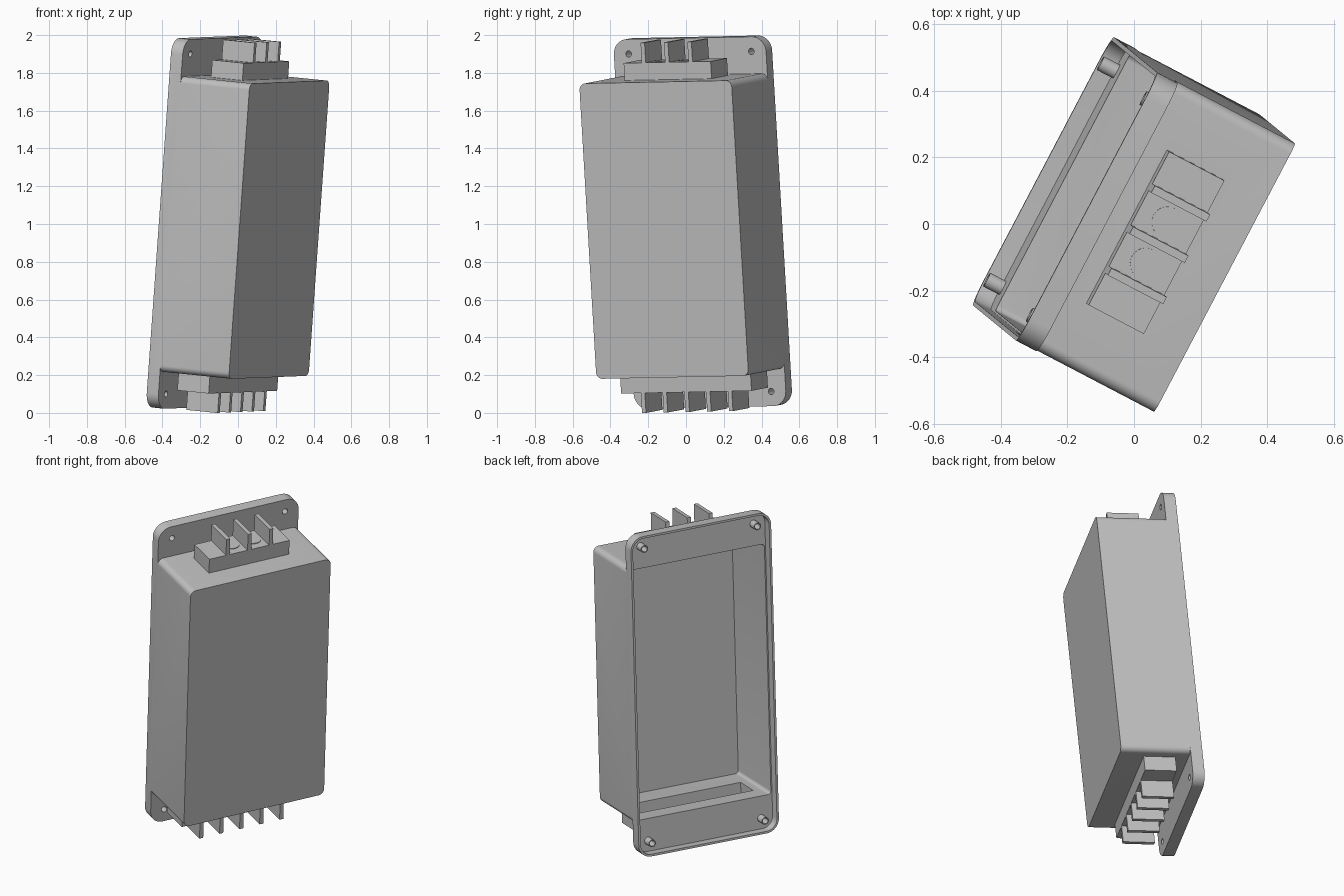
import bpy, bmesh, math
from mathutils import Matrix, Vector

cube = bpy.data.objects.get("Cube")
if cube:
    bpy.data.objects.remove(cube)

# Tilted frame of the case: out of the face, across, and up
up = Vector((0.071, -0.058, 0.996)).normalized()
across = Vector((0.465, 0.885, 0.018))
across = (across - up * across.dot(up)).normalized()
out = across.cross(up)
FRAME = (Matrix.Translation((0, -0.003, 0.992))
         @ Matrix((out, across, up)).transposed().to_4x4())

grey = bpy.data.materials.new("mid grey")
grey.use_nodes = True
grey.diffuse_color = (0.53, 0.53, 0.53, 1)
grey.node_tree.nodes["Principled BSDF"].inputs["Base Color"].default_value = grey.diffuse_color


def finish(name, bm):
    bmesh.ops.recalc_face_normals(bm, faces=bm.faces)
    mesh = bpy.data.meshes.new(name)
    bm.to_mesh(mesh)
    bm.free()
    mesh.materials.append(grey)
    ob = bpy.data.objects.new(name, mesh)
    bpy.context.collection.objects.link(ob)
    ob.matrix_world = FRAME
    return ob


def slab(name, x, y, z, r=0.0):
    """Box between (min, max) pairs, with rounded corners seen along x."""
    pts = []
    for i, (cy, cz) in enumerate(((1, 1), (0, 1), (0, 0), (1, 0))):
        py = y[cy] + (-r if cy else r)
        pz = z[cz] + (-r if cz else r)
        for k in range(9 if r else 1):
            a = math.pi / 2 * (i + k / 8)
            pts.append((x[0], py + r * math.cos(a), pz + r * math.sin(a)))
    bm = bmesh.new()
    face = bm.faces.new([bm.verts.new(p) for p in pts])
    new = bmesh.ops.extrude_face_region(bm, geom=[face])["geom"]
    bmesh.ops.translate(bm, vec=(x[1] - x[0], 0, 0),
                        verts=[v for v in new if isinstance(v, bmesh.types.BMVert)])
    return finish(name, bm)


def plate(name, x, w, h, r):
    """Slab centred across and up, given its half sizes."""
    return slab(name, x, (-w, w), (-h, h), r)


def rod(name, centre, r, length, axis="X"):
    bm = bmesh.new()
    turn = Matrix.Rotation(math.pi / 2, 4, "Y") if axis == "X" else Matrix()
    bmesh.ops.create_cone(bm, cap_ends=True, segments=24, radius1=r, radius2=r,
                          depth=length, matrix=Matrix.Translation(centre) @ turn)
    return finish(name, bm)


def combine(ob, tools, operation):
    """Apply a boolean with each tool; the tools stay in the scene."""
    for tool in tools:
        mod = ob.modifiers.new("cut", "BOOLEAN")
        mod.operation, mod.solver, mod.object = operation, "EXACT", tool
    bpy.context.view_layer.update()
    graph = bpy.context.evaluated_depsgraph_get()
    mesh = bpy.data.meshes.new_from_object(ob.evaluated_get(graph))
    ob.modifiers.clear()
    ob.data = mesh


BACK, FRONT, FACE = -0.235, -0.165, 0.247
RECESS = FRONT - 0.016
parts, helpers = [], []

# Enclosure: rimmed mounting flange and thin-walled, open-backed case
case = plate("enclosure", (BACK, FRONT), 0.455, 0.982, 0.08)
body = plate("body_helper", (FRONT - 0.01, FACE), 0.455, 0.785, 0.035)
cavity = plate("cavity_cutter", (BACK - 0.1, FACE - 0.017), 0.435, 0.768, 0.02)
recess = plate("recess_cutter", (BACK - 0.1, RECESS), 0.442, 0.969, 0.067)
helpers += [body, cavity, recess]
combine(case, [body], "UNION")
cuts = [cavity, recess]

# Terminal blocks: hollow base, divider plates and screw heads
for label, s, half, pitch, count in (("top", 1, 0.26, 0.14, 3), ("bottom", -1, 0.39, 0.13, 5)):
    def span(a, b):
        return tuple(sorted((s * a, s * b)))
    base = slab(label + "_terminal_base", (-0.088, 0.1), (-half, half), span(0.785, 0.877))
    pocket = slab(label + "_pocket_cutter", (-0.073, 0.085), (-half + 0.015, half - 0.015),
                  span(0.7, 0.862))
    combine(base, [pocket], "DIFFERENCE")
    cuts.append(pocket)
    helpers.append(pocket)
    parts.append(base)
    for i in range(count):
        y = (i - (count - 1) / 2) * pitch
        parts.append(slab(f"{label}_divider_{i + 1}", (-0.088, 0.1),
                          (y - 0.012, y + 0.012), span(0.872, 0.983)))
        if i < count - 1:
            parts.append(rod(f"{label}_screw_{i + 1}", (0.006, y + pitch / 2, s * 0.876),
                             0.047, 0.01, "Z"))

# Mounting holes with short sleeves inside the flange recess
for sy in (-1, 1):
    for sz in (-1, 1):
        y, z = sy * 0.367, sz * 0.904
        hole = rod("hole_cutter", (BACK, y, z), 0.017, 0.3)
        sleeve = rod("mounting_sleeve", ((BACK + RECESS) / 2, y, z), 0.023, RECESS - BACK)
        combine(sleeve, [hole], "DIFFERENCE")
        cuts.append(hole)
        helpers.append(hole)
        parts.append(sleeve)
combine(case, cuts, "DIFFERENCE")
parts.append(case)

for ob in helpers:
    bpy.data.objects.remove(ob)

# Smooth the rounded corners only
bpy.ops.object.select_all(action="DESELECT")
for ob in parts:
    ob.select_set(True)
bpy.context.view_layer.objects.active = case
bpy.ops.object.shade_smooth_by_angle(angle=math.radians(30))
